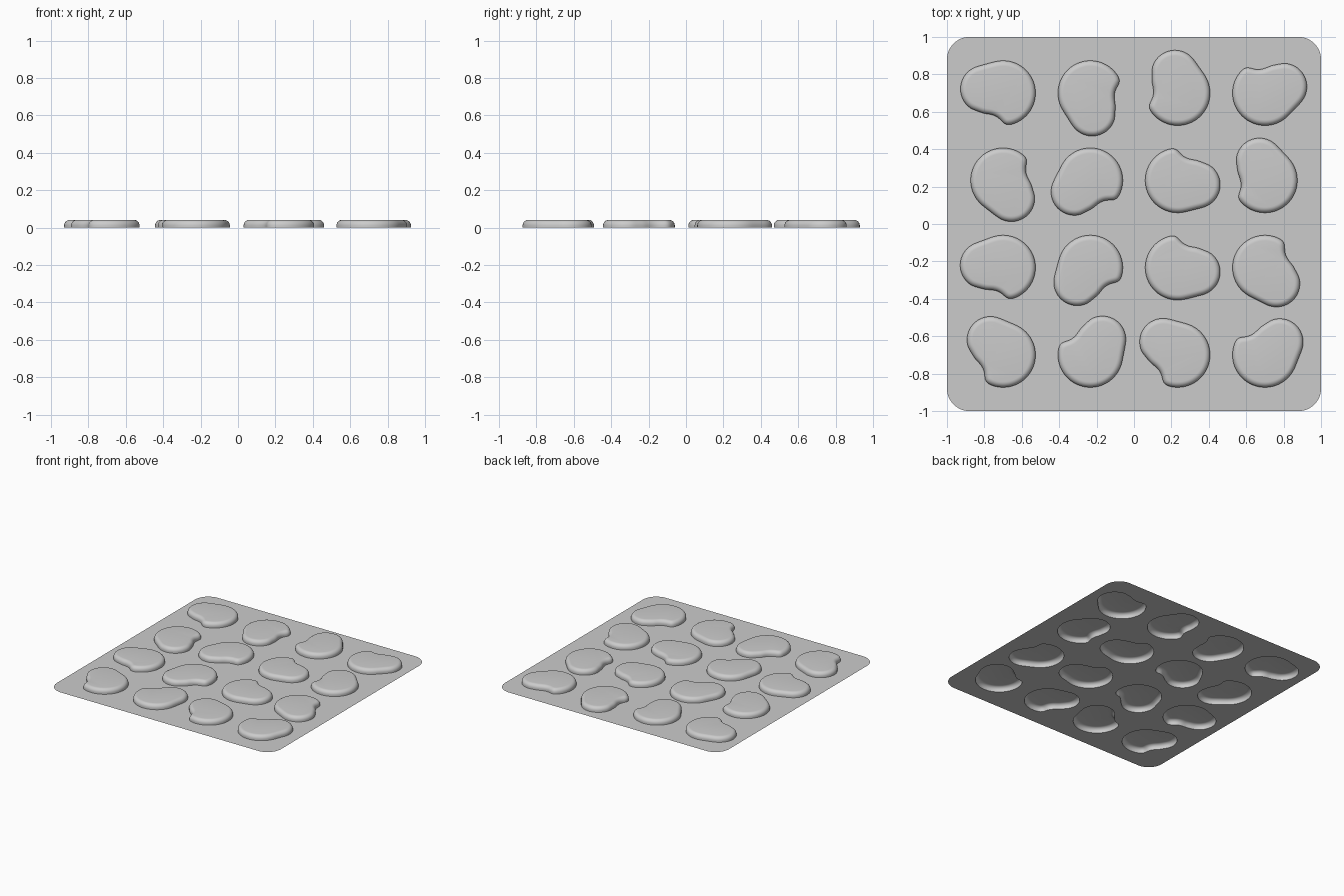
import bpy, bmesh
from math import sin, cos, radians, pi
from mathutils import Vector

if "Cube" in bpy.data.objects:
    bpy.data.objects.remove(bpy.data.objects["Cube"])

R, r, D = 0.174, 0.126, 0.105      # main circle, lobe circle, lobe offset
H, FIL = 0.041, 0.03               # pad height, top rounding
# lobe direction of each pad, rows from back to front
ANGLES = [[168, 275, 98, 19],
          [295, 216, 347, 106],
          [173, 228, 347, 306],
          [130, 52, 138, 41]]


def polar(a, rad, ox=0.0):
    return Vector((ox + rad * cos(radians(a)), rad * sin(radians(a))))


def pad_outline(n=110):
    # lobe arc, dented side, bump, then the main arc
    pts = [polar(a, r, D) for a in range(-63, 70, 4)]
    pts += [polar(a, q) for a, q in ((59, .150), (72, .131), (82, .1285), (91, .133),
                                     (98, .147), (103, .162), (107, .171))]
    pts += [polar(a, R) for a in range(112, 298, 4)]
    # even resampling and light smoothing
    pts.append(pts[0])
    lens = [(b - a).length for a, b in zip(pts, pts[1:])]
    step, out, i, acc = sum(lens) / n, [], 0, 0.0
    for k in range(n):
        t = k * step
        while acc + lens[i] < t and i < len(lens) - 1:
            acc += lens[i]
            i += 1
        out.append(pts[i].lerp(pts[i + 1], (t - acc) / lens[i]))
    for _ in range(3):
        out = [(out[k - 1] + 2 * out[k] + out[(k + 1) % n]) / 4 for k in range(n)]
    return out


def loop_edges(bm, vs):
    return [bm.edges.new((vs[i - 1], vs[i])) for i in range(len(vs))]


bm = bmesh.new()

# rounded square border of the sheet
c = 0.12
border = []
for k, (sx, sy) in enumerate(((1, 1), (-1, 1), (-1, -1), (1, -1))):
    for s in range(13):
        a = (k + s / 12) * pi / 2
        border.append(bm.verts.new((sx * (1 - c) + c * cos(a), sy * (1 - c) + c * sin(a), 0)))
edges = loop_edges(bm, border)

# pad outlines as holes in the sheet
base = pad_outline()
n = len(base)
norms = []
for i in range(n):
    t = (base[(i + 1) % n] - base[i - 1]).normalized()
    norms.append(Vector((t.y, -t.x)))
profile = [(0, 0), (0, H - FIL)] + [
    (FIL * (1 - cos(a)), H - FIL + FIL * sin(a)) for a in [pi / 2 * j / 7 for j in range(1, 8)]]
pads = []
for row in range(4):
    for col in range(4):
        a = radians(ANGLES[row][col])
        cx, cy = -0.7 + col * 1.4 / 3, 0.7 - row * 1.4 / 3

        def place(inset, z):
            res = []
            for p, q in zip(base, norms):
                v = p - q * inset
                res.append(bm.verts.new((cx + v.x * cos(a) - v.y * sin(a),
                                         cy + v.x * sin(a) + v.y * cos(a), z)))
            return res
        rings = [place(*p) for p in profile]
        edges += loop_edges(bm, rings[0])
        pads.append(rings)

# flat sheet around the holes
bmesh.ops.triangle_fill(bm, edges=edges, use_beauty=True, normal=(0, 0, 1))
for f in bm.faces:
    f.normal_update()
    if f.normal.z < 0:
        f.normal_flip()

# raised pad walls, rounded rims and flat tops
for rings in pads:
    for lo, hi in zip(rings, rings[1:]):
        for i in range(n):
            bm.faces.new((lo[i - 1], lo[i], hi[i], hi[i - 1]))
    bm.faces.new(rings[-1])

mesh = bpy.data.meshes.new("bumper_sheet")
bm.to_mesh(mesh)
bm.free()
obj = bpy.data.objects.new("bumper_sheet", mesh)
bpy.context.collection.objects.link(obj)
bpy.context.view_layer.objects.active = obj
obj.select_set(True)
bpy.ops.object.shade_smooth_by_angle(angle=radians(35))
